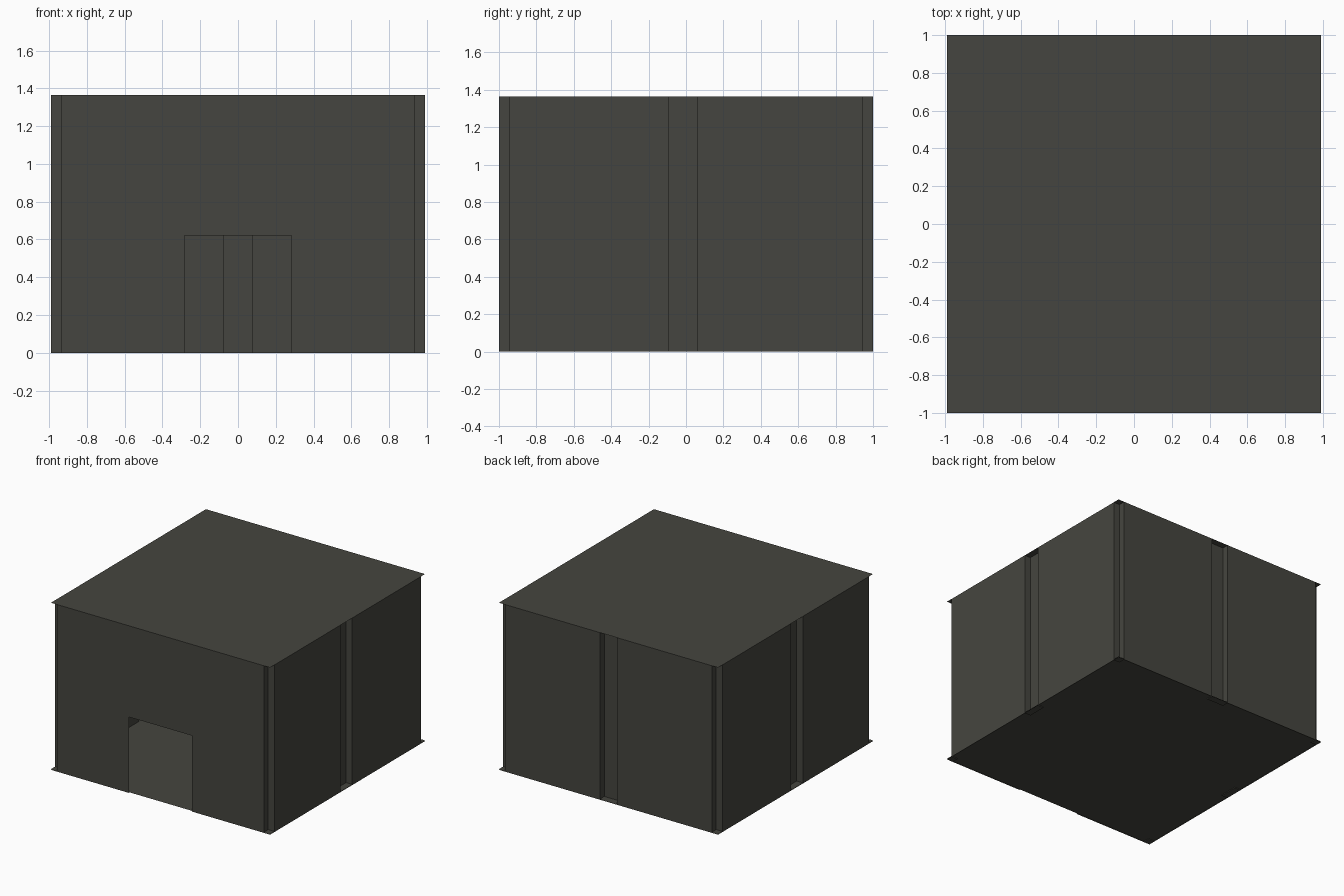
import bpy

if "Cube" in bpy.data.objects:
    bpy.data.objects.remove(bpy.data.objects["Cube"])

X, Y = 0.99, 1.0            # half sizes of floor and roof
NX, NY = 0.935, 0.945       # inner lines of the notches
LOW, TOP = 0.006, 1.365
DOOR_W, DOOR_H = 0.283, 0.62

paint = bpy.data.materials.new("dark olive grey")
paint.diffuse_color = (0.060, 0.060, 0.050, 1)
paint.use_nodes = True
paint.node_tree.nodes["Principled BSDF"].inputs["Base Color"].default_value = paint.diffuse_color


def add(name, verts, faces):
    mesh = bpy.data.meshes.new(name)
    mesh.from_pydata(verts, [], faces)
    mesh.materials.append(paint)
    ob = bpy.data.objects.new(name, mesh)
    bpy.context.collection.objects.link(ob)
    return ob


def strip(name, path, z0=0.0, z1=TOP):
    """Upright sheet that follows a plan path."""
    n = len(path)
    verts = [(x, y, z) for z in (z0, z1) for x, y in path]
    return add(name, verts, [(i, i + 1, n + i + 1, n + i) for i in range(n - 1)])


def plate(name, x0, x1, y0, y1, z):
    return add(name, [(x0, y0, z), (x1, y0, z), (x1, y1, z), (x0, y1, z)], [(0, 1, 2, 3)])


# Side walls with a shallow slot, running anticlockwise in plan
strip("right_wall", [(X, -NY), (X, -0.093), (NX, -0.093), (NX, 0.06), (X, 0.06), (X, NY)])
strip("left_wall", [(-X, NY), (-X, 0.06), (-NX, 0.06), (-NX, -0.093), (-X, -0.093), (-X, -NY)])
strip("back_wall", [(NX, Y), (0.077, Y), (0.077, NY), (-0.077, NY), (-0.077, Y), (-NX, Y)])

# Front wall around the open doorway
strip("front_wall_left", [(-NX, -Y), (-DOOR_W, -Y)])
strip("front_wall_right", [(DOOR_W, -Y), (NX, -Y)])
strip("front_wall_lintel", [(-DOOR_W, -Y), (DOOR_W, -Y)], DOOR_H)

# Notched corners
for sx in (-1, 1):
    for sy in (-1, 1):
        path = [(sx * NX, sy * Y), (sx * NX, sy * NY), (sx * X, sy * NY)]
        strip("corner_notch", path if sx * sy < 0 else path[::-1])
        xs, ys = sorted((sx * NX, sx * X)), sorted((sy * NY, sy * Y))
        plate("corner_foot", *xs, *ys, 0)

# Feet under the slots
plate("right_slot_foot", NX, X, -0.093, 0.06, 0)
plate("left_slot_foot", -X, -NX, -0.093, 0.06, 0)
plate("back_slot_foot", -0.077, 0.077, NY, Y, 0)

# Floor and flat roof
plate("floor", -X, X, -Y, Y, LOW)
plate("roof", -X, X, -Y, Y, TOP)
